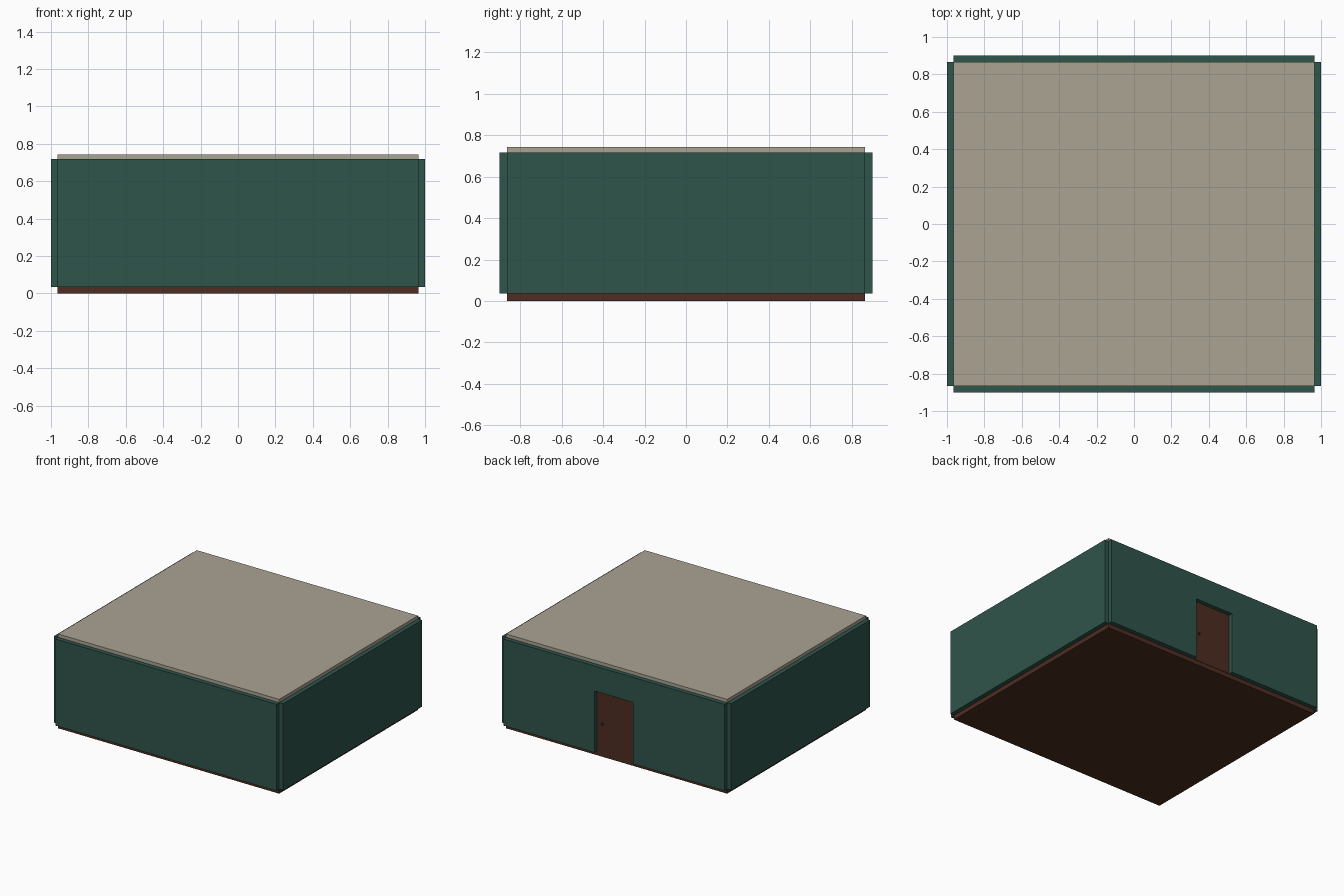
import bpy, bmesh
from math import radians
from mathutils import Matrix

if "Cube" in bpy.data.objects:
    bpy.data.objects.remove(bpy.data.objects["Cube"])

X_OUT, X_IN = 1.0, 0.965          # side walls, outer and inner face
Y_OUT, Y_IN = 0.9, 0.865          # front and back walls
Z_FLOOR, Z_WALL, Z_TOP = 0.035, 0.718, 0.744
DOOR_HALF, DOOR_TOP = 0.167, 0.52


def material(name, rgb):
    m = bpy.data.materials.new(name)
    m.diffuse_color = (*rgb, 1)
    m.use_nodes = True
    m.node_tree.nodes["Principled BSDF"].inputs["Base Color"].default_value = m.diffuse_color
    return m


green = material("green_paint", (0.028, 0.089, 0.069))
stone = material("pale_ceiling", (0.40, 0.37, 0.29))
wood = material("brown_wood", (0.074, 0.026, 0.015))
metal = material("dark_metal", (0.03, 0.015, 0.01))


def finish(name, bm, mat):
    bmesh.ops.recalc_face_normals(bm, faces=bm.faces[:])
    me = bpy.data.meshes.new(name)
    bm.to_mesh(me)
    bm.free()
    me.materials.append(mat)
    ob = bpy.data.objects.new(name, me)
    bpy.context.collection.objects.link(ob)
    return ob


def box(name, x, y, z, mat):
    bm = bmesh.new()
    size = [b - a for a, b in (x, y, z)]
    mid = [(a + b) / 2 for a, b in (x, y, z)]
    bmesh.ops.create_cube(bm, size=1, matrix=Matrix.Translation(mid) @ Matrix.Diagonal((*size, 1)))
    return finish(name, bm, mat)


def panel(name, outline, y0, y1, mat):
    """Extrude an x-z outline along y."""
    bm = bmesh.new()
    face = bm.faces.new([bm.verts.new((x, y0, z)) for x, z in outline])
    new = bmesh.ops.extrude_face_region(bm, geom=[face], use_keep_orig=True)["geom"]
    bmesh.ops.translate(bm, vec=(0, y1 - y0, 0),
                        verts=[v for v in new if isinstance(v, bmesh.types.BMVert)])
    return finish(name, bm, mat)


# Floor and ceiling slabs
box("floor", (-X_IN, X_IN), (-Y_IN, Y_IN), (0, Z_FLOOR), wood)
box("ceiling", (-X_IN, X_IN), (-Y_IN, Y_IN), (Z_WALL, Z_TOP), stone)

# Plain walls, meeting edge to edge at the corners
box("front_wall", (-X_IN, X_IN), (-Y_OUT, -Y_IN), (Z_FLOOR, Z_WALL), green)
box("left_wall", (-X_OUT, -X_IN), (-Y_IN, Y_IN), (Z_FLOOR, Z_WALL), green)
box("right_wall", (X_IN, X_OUT), (-Y_IN, Y_IN), (Z_FLOOR, Z_WALL), green)

# Back wall with a doorway cut up from the floor
half = [(DOOR_HALF, DOOR_TOP), (DOOR_HALF, Z_FLOOR), (X_IN, Z_FLOOR), (X_IN, Z_WALL)]
panel("back_wall", half + [(-x, z) for x, z in reversed(half)], Y_IN, Y_OUT, green)

# Door set at the inner side of the doorway
box("door", (-DOOR_HALF, DOOR_HALF), (0.845, 0.868), (Z_FLOOR, DOOR_TOP), wood)

# Small round door knob
bm = bmesh.new()
bmesh.ops.create_uvsphere(bm, u_segments=12, v_segments=8, radius=0.009,
                          matrix=Matrix.Translation((0.12, 0.872, 0.26)))
knob = finish("door_knob", bm, metal)
bpy.context.view_layer.objects.active = knob
knob.select_set(True)
bpy.ops.object.shade_smooth_by_angle(angle=radians(40))
